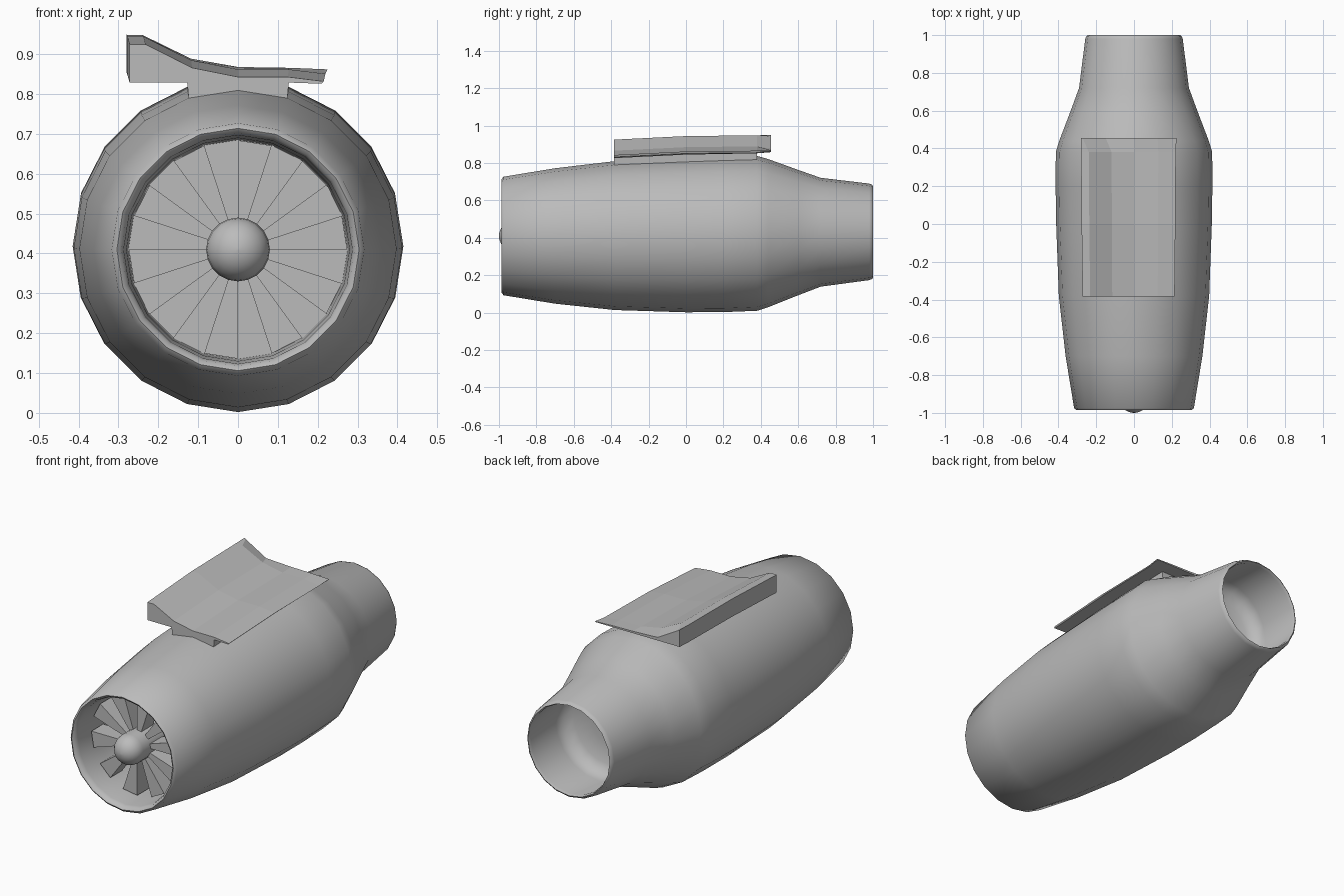
import bpy, bmesh, math

cube = bpy.data.objects.get("Cube")
if cube:
    bpy.data.objects.remove(cube)

grey = bpy.data.materials.new("plain grey")
grey.use_nodes = True
grey.diffuse_color = (0.5, 0.5, 0.5, 1)
grey.node_tree.nodes["Principled BSDF"].inputs["Base Color"].default_value = (0.5, 0.5, 0.5, 1)

SIDES = 20
AXIS = 0.41


def finish(name, bm, smooth=None):
    bmesh.ops.recalc_face_normals(bm, faces=bm.faces[:])
    mesh = bpy.data.meshes.new(name)
    bm.to_mesh(mesh)
    bm.free()
    mesh.materials.append(grey)
    ob = bpy.data.objects.new(name, mesh)
    bpy.context.collection.objects.link(ob)
    if smooth:
        bpy.ops.object.select_all(action='DESELECT')
        ob.select_set(True)
        bpy.context.view_layer.objects.active = ob
        bpy.ops.object.shade_smooth_by_angle(angle=math.radians(smooth))
    return ob


def loft(name, rings, smooth=None, cap=True):
    """Skin a list of closed rings with equal point counts."""
    bm = bmesh.new()
    rows = [[bm.verts.new(p) for p in ring] for ring in rings]
    n = len(rows[0])
    for a, b in zip(rows, rows[1:]):
        for i in range(n):
            j = (i + 1) % n
            bm.faces.new((a[i], a[j], b[j], b[i]))
    if cap:
        bm.faces.new(rows[0])
        bm.faces.new(rows[-1])
    return finish(name, bm, smooth)


def circle(y, r, z=AXIS, n=SIDES):
    step = math.tau / n
    return [(r * math.cos(i * step), y, z + r * math.sin(i * step)) for i in range(n)]


# Hollow casing: intake wall, lip, outer skin, rear rim, nozzle wall (y, radius, centre height)
casing = [
    (-0.62, 0.275, 0.41), (-0.80, 0.280, 0.41), (-0.955, 0.287, 0.41),
    (-0.978, 0.293, 0.41), (-0.986, 0.304, 0.41), (-0.975, 0.317, 0.41),
    (-0.70, 0.362, 0.41), (-0.38, 0.398, 0.412), (0.0, 0.412, 0.414),
    (0.20, 0.415, 0.418), (0.38, 0.414, 0.424), (0.44, 0.396, 0.425),
    (0.60, 0.335, 0.428), (0.72, 0.291, 0.430), (0.98, 0.258, 0.432),
    (0.995, 0.252, 0.432), (1.0, 0.244, 0.432), (0.985, 0.238, 0.432),
    (0.74, 0.262, 0.430), (0.69, 0.245, 0.430), (0.665, 0.20, 0.430),
    (0.65, 0.10, 0.430),
]
loft("engine_casing", [circle(*c) for c in casing], smooth=50)

# Fan hub with rounded nose
hub = [circle(-0.92 - 0.08 * math.sin(t), 0.08 * math.cos(t))
       for t in (math.pi / 2 * k / 6 for k in range(5, -1, -1))]
hub = [circle(-1.0, 0.002)] + hub + [circle(-0.62, 0.08)]
loft("fan_hub", hub, smooth=40)

# Fan blades: every second sector is a raised wedge
bm = bmesh.new()
sector = math.tau / SIDES
for k in range(0, SIDES, 2):
    outline = [(r, (k + s) * sector) for r, s in ((0.07, 0), (0.274, 0), (0.274, 1), (0.07, 1))]
    front, back = ([bm.verts.new((r * math.cos(a), y, AXIS + r * math.sin(a)))
                    for r, a in outline] for y in (-0.86, -0.76))
    bm.faces.new(front)
    bm.faces.new(back[::-1])
    for i in range(4):
        j = (i + 1) % 4
        bm.faces.new((front[i], front[j], back[j], back[i]))
finish("fan_blades", bm)

# Mounting plate with raised edge on the right, dropping to a thin trailing edge
top = [(-0.272, 0.925), (-0.232, 0.925), (-0.115, 0.866),
       (0.0, 0.843), (0.125, 0.843), (0.215, 0.832)]
under = [(0.21, 0.826), (0.125, 0.829), (-0.272, 0.829)]


def station(y, spread, rise, lower):
    pts = [(x * spread, z + rise) for x, z in top] + [(x * spread, z + lower) for x, z in under]
    return [(x, y, z) for x, z in pts]


tail = [(-0.28, 0.95), (-0.272, 0.945), (-0.15, 0.875), (0.0, 0.868),
        (0.125, 0.866), (0.225, 0.862), (0.223, 0.858), (0.125, 0.858), (-0.28, 0.858)]
loft("mounting_plate", [
    station(-0.385, 1.0, 0.0, 0.0),
    station(0.0, 1.02, 0.019, 0.019),
    station(0.38, 1.03, 0.023, 0.026),
    [(x, 0.455, z) for x, z in tail],
])

# Pylon bracket joining plate to casing
loft("pylon_bracket", [
    [(-0.122, y, 0.77), (-0.128, y, z), (0.128, y, z), (0.122, y, 0.77)]
    for y, z in ((-0.385, 0.834), (0.0, 0.853), (0.38, 0.858))
])
